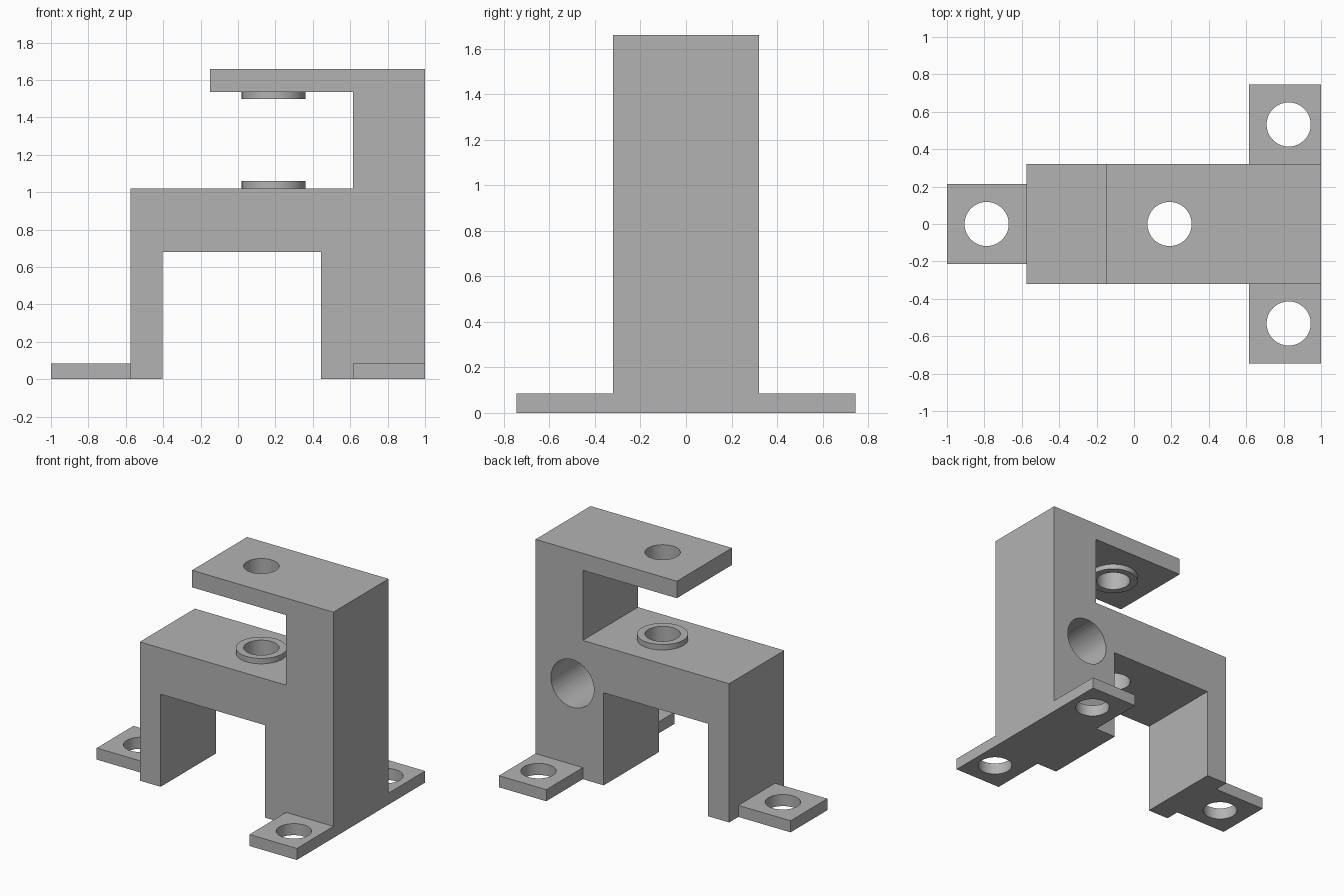
import bpy
import bmesh
import math

if "Cube" in bpy.data.objects:
    bpy.data.objects.remove(bpy.data.objects["Cube"], do_unlink=True)

GREY = (0.45, 0.45, 0.45, 1.0)
metal = bpy.data.materials.new("matte_grey")
metal.use_nodes = True
metal.diffuse_color = GREY
metal.node_tree.nodes["Principled BSDF"].inputs["Base Color"].default_value = GREY

HALF_DEPTH = 0.32
HOLE_R = 0.118
BUSH_R = 0.17
PIN_X = 0.19


def prism(name, outline, y0, y1):
    """Extrude an x-z outline from y0 to y1."""
    bm = bmesh.new()
    face = bm.faces.new([bm.verts.new((x, y0, z)) for x, z in outline])
    geom = bmesh.ops.extrude_face_region(bm, geom=[face])["geom"]
    moved = [v for v in geom if isinstance(v, bmesh.types.BMVert)]
    bmesh.ops.translate(bm, verts=moved, vec=(0, y1 - y0, 0))
    bmesh.ops.recalc_face_normals(bm, faces=bm.faces)
    mesh = bpy.data.meshes.new(name)
    bm.to_mesh(mesh)
    bm.free()
    mesh.materials.append(metal)
    obj = bpy.data.objects.new(name, mesh)
    bpy.context.collection.objects.link(obj)
    return obj


def box(name, x0, x1, y0, y1, z0, z1):
    return prism(name, [(x0, z0), (x1, z0), (x1, z1), (x0, z1)], y0, y1)


def cylinder(name, radius, height, centre, tilt=0.0):
    bpy.ops.mesh.primitive_cylinder_add(
        vertices=64, radius=radius, depth=height, location=centre, rotation=(tilt, 0, 0))
    obj = bpy.context.object
    obj.name = name
    obj.data.materials.append(metal)
    return obj


def drill(target, radius, height, centre, tilt=0.0):
    """Cut a round hole and discard the cutter."""
    cutter = cylinder("hole_cutter", radius, height, centre, tilt)
    cutter.hide_render = True
    mod = target.modifiers.new("hole", 'BOOLEAN')
    mod.operation = 'DIFFERENCE'
    mod.solver = 'EXACT'
    mod.object = cutter
    bpy.ops.object.select_all(action='DESELECT')
    bpy.context.view_layer.objects.active = target
    target.select_set(True)
    bpy.ops.object.modifier_apply(modifier=mod.name)
    bpy.data.objects.remove(cutter, do_unlink=True)
    bpy.ops.object.shade_smooth_by_angle(angle=math.radians(30))


# Stepped frame: two legs, middle beam, tower and overhanging top arm
frame = prism("frame", [
    (-0.575, 0), (-0.405, 0), (-0.405, 0.68), (0.445, 0.68), (0.445, 0),
    (1, 0), (1, 1.66), (-0.15, 1.66), (-0.15, 1.535), (0.615, 1.535),
    (0.615, 1.02), (-0.575, 1.02)], -HALF_DEPTH, HALF_DEPTH)

# Vertical pin hole through the arm and beam, blind bore in the back
drill(frame, HOLE_R, 1.4, (PIN_X, 0, 1.2))
drill(frame, 0.175, 1.02, (0.70, HALF_DEPTH, 0.68), math.pi / 2)

# Raised bushings around the pin hole
for name, z in (("lower_bushing", 1.04), ("upper_bushing", 1.517)):
    bushing = cylinder(name, BUSH_R, 0.04, (PIN_X, 0, z))
    drill(bushing, HOLE_R, 0.2, (PIN_X, 0, z))

# Mounting lugs with bolt holes
end_lug = box("end_lug", -1, -0.575, -0.213, 0.213, 0, 0.085)
drill(end_lug, HOLE_R, 0.4, (-0.788, 0, 0.04))
for name, side in (("front_lug", -1), ("back_lug", 1)):
    lug = box(name, 0.615, 1, side * HALF_DEPTH, side * 0.745, 0, 0.085)
    drill(lug, HOLE_R, 0.4, (0.827, side * 0.532, 0.04))
